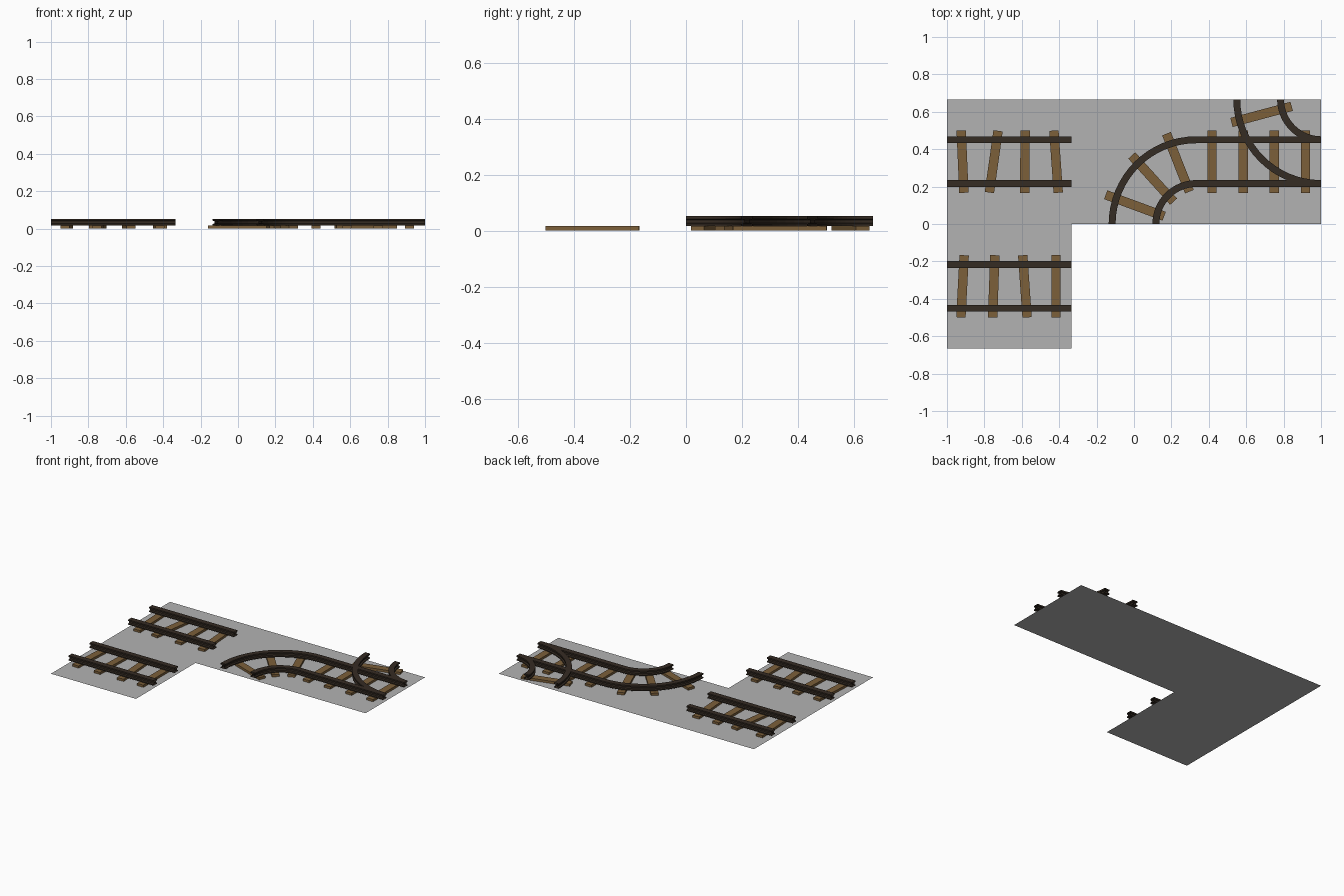
import bpy, bmesh, math
from mathutils import Vector

if "Cube" in bpy.data.objects:
    bpy.data.objects.remove(bpy.data.objects["Cube"])

T = 2 / 3            # tile size
G = 0.117            # half the rail gauge


def material(name, rgb):
    m = bpy.data.materials.new(name)
    m.diffuse_color = (*rgb, 1)
    m.use_nodes = True
    m.node_tree.nodes["Principled BSDF"].inputs["Base Color"].default_value = m.diffuse_color
    return m


GREY = material("ground grey", (0.45, 0.45, 0.45))
WOOD = material("sleeper brown", (0.20, 0.115, 0.042))
IRON = material("dark rail iron", (0.036, 0.025, 0.017))


def finish(bm, name, mat):
    mesh = bpy.data.meshes.new(name)
    bm.to_mesh(mesh)
    bm.free()
    mesh.materials.append(mat)
    ob = bpy.data.objects.new(name, mesh)
    bpy.context.collection.objects.link(ob)
    return ob


# I-shaped rail section: right half, then mirrored
HALF = [(0.0185, 0.018), (0.0185, 0.025), (0.008, 0.028),
        (0.008, 0.040), (0.0185, 0.043), (0.0185, 0.053)]
PROFILE = HALF + [(-a, z) for a, z in reversed(HALF)]


def rail(name, path):
    """Sweep the open-ended section along (point, side direction) pairs."""
    bm = bmesh.new()
    rings = [[bm.verts.new((p.x + s.x * a, p.y + s.y * a, z)) for a, z in PROFILE]
             for p, s in path]
    n = len(PROFILE)
    for r0, r1 in zip(rings, rings[1:]):
        for i in range(n):
            j = (i + 1) % n
            bm.faces.new((r0[i], r1[i], r1[j], r0[j]))
    bmesh.ops.recalc_face_normals(bm, faces=bm.faces)
    finish(bm, name, IRON)


def straight_rails(name, x0, yc):
    for side in (-G, G):
        rail(name, [(Vector((x, yc + side)), Vector((0, 1))) for x in (x0, x0 + T)])


def curved_rails(name, cx, cy, start, steps=16):
    for r in (T / 2 - G, T / 2 + G):
        path = []
        for i in range(steps + 1):
            a = math.radians(start + 90 * i / steps)
            d = Vector((math.cos(a), math.sin(a)))
            path.append((Vector((cx, cy)) + d * r, d))
        rail(name, path)


def sleeper(name, x, y, degrees):
    bm = bmesh.new()
    bmesh.ops.create_cube(bm, size=1)
    bmesh.ops.scale(bm, vec=(0.333, 0.05, 0.016), verts=bm.verts)
    ob = finish(bm, name, WOOD)
    ob.location = (x, y, 0.010)
    ob.rotation_euler.z = math.radians(degrees)


# L-shaped ground sheet
bm = bmesh.new()
bm.faces.new([bm.verts.new((x, y, 0)) for x, y in
              [(-1, -T), (-T / 2, -T), (-T / 2, 0), (1, 0), (1, T), (-1, T)]])
finish(bm, "ground", GREY)

# straight tracks: two worn ones on the left, a tidy one on the right
for name, x0, yc, tilts in [("back_left", -1, T / 2, (2.5, -8, -0.5, 4)),
                            ("front_left", -1, -T / 2, (-3, -2, 4, 0)),
                            ("junction", T / 2, T / 2, (0, 0, 0, 0))]:
    straight_rails(name + "_rail", x0, yc)
    for i, tilt in enumerate(tilts):
        sleeper(name + "_sleeper", x0 + T * (i + 0.5) / 4, yc, 90 + tilt)

# quarter bend in the middle
curved_rails("bend_rail", T / 2, 0, 90)
for x, y, deg in [(0.005, 0.099, -20.2), (0.10, 0.243, -47.8), (0.235, 0.328, -68.4)]:
    sleeper("bend_sleeper", x, y, deg)

# branch bend of the junction
curved_rails("branch_rail", 1, T, 180)
sleeper("branch_sleeper", 0.682, 0.586, 15)
